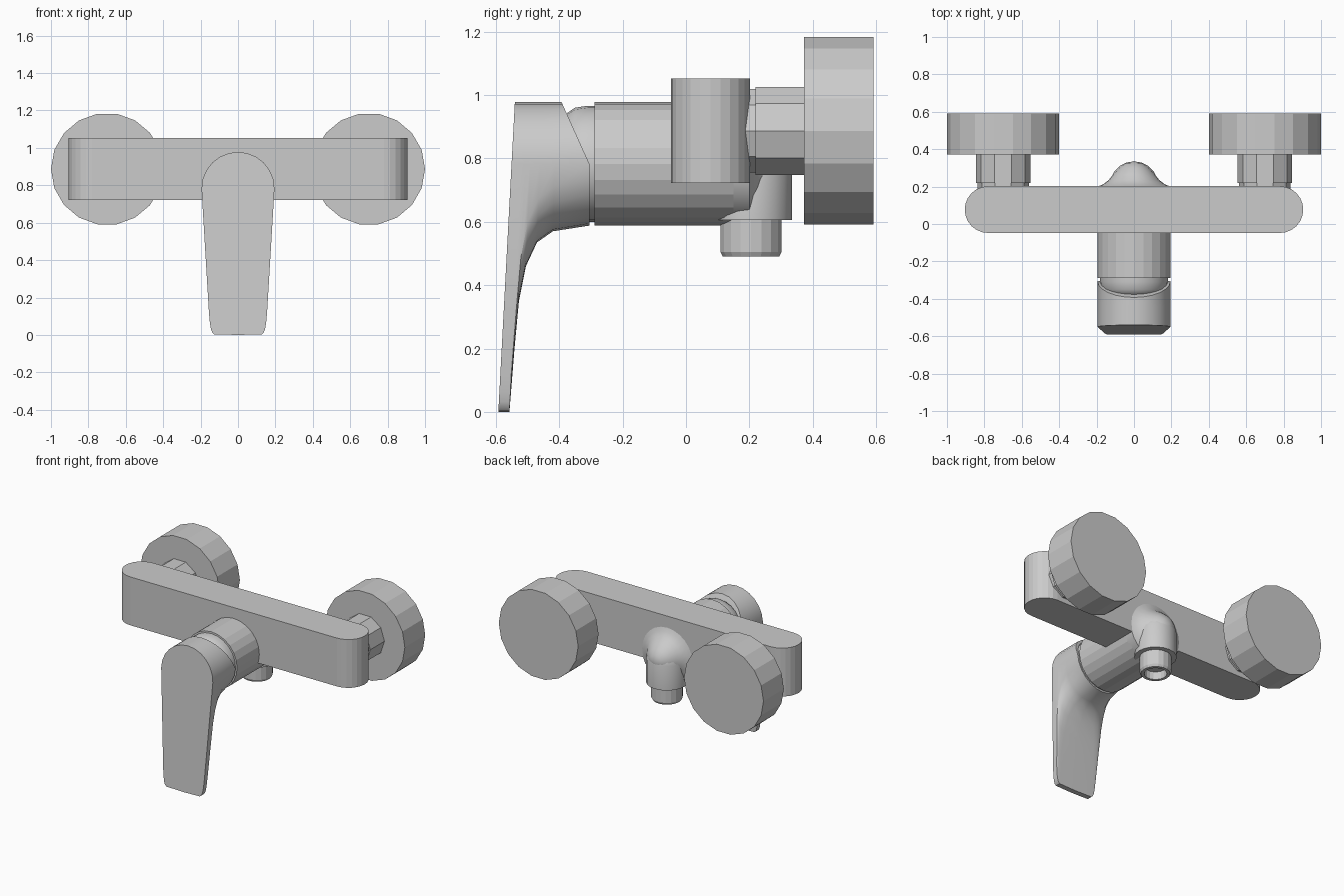
import bpy, bmesh, math
from mathutils import Vector

cube = bpy.data.objects.get("Cube")
if cube:
    bpy.data.objects.remove(cube)

metal = bpy.data.materials.new("satin_grey")
metal.use_nodes = True
GREY = (0.6, 0.6, 0.6, 1)
metal.diffuse_color = GREY
metal.node_tree.nodes["Principled BSDF"].inputs["Base Color"].default_value = GREY

AXIS_Z = 0.783      # height of the cartridge axis
RADIUS = 0.195      # cartridge and handle radius


def finish(name, bm, smooth=None):
    bmesh.ops.remove_doubles(bm, verts=bm.verts, dist=0.0005)
    bmesh.ops.recalc_face_normals(bm, faces=bm.faces)
    mesh = bpy.data.meshes.new(name)
    bm.to_mesh(mesh)
    bm.free()
    mesh.materials.append(metal)
    ob = bpy.data.objects.new(name, mesh)
    bpy.context.collection.objects.link(ob)
    if smooth:
        bpy.ops.object.select_all(action='DESELECT')
        ob.select_set(True)
        bpy.context.view_layer.objects.active = ob
        bpy.ops.object.shade_smooth_by_angle(angle=math.radians(smooth))
    return ob


def bridge(bm, rings):
    n = len(rings[0])
    for a, b in zip(rings, rings[1:]):
        for i in range(n):
            j = (i + 1) % n
            bm.faces.new((a[i], a[j], b[j], b[i]))


def lathe(name, profile, axis, centre, sides, smooth=None):
    """Revolve (distance along axis, radius) pairs around the y or z axis."""
    bm = bmesh.new()
    rings = []
    for d, r in profile:
        ring = []
        for i in range(sides):
            a = math.tau * i / sides
            u, v = r * math.cos(a), r * math.sin(a)
            p = Vector((u, d, v) if axis == 'Y' else (u, v, d))
            ring.append(bm.verts.new(p + Vector(centre)))
        rings.append(ring)
    bridge(bm, rings)
    for ring, end in ((rings[0], profile[0]), (rings[-1], profile[-1])):
        if end[1] > 0.001:
            bm.faces.new(ring)
    return finish(name, bm, smooth)


# Horizontal bar with rounded ends
bm = bmesh.new()
outline = []
for side in (1, -1):
    for i in range(13):
        a = math.pi * i / 12 - math.pi / 2
        outline.append(bm.verts.new((side * (0.78 + 0.125 * math.cos(a)),
                                     0.077 + side * 0.125 * math.sin(a), 0.722)))
base = bm.faces.new(outline)
top = bmesh.ops.extrude_face_region(bm, geom=[base])
bmesh.ops.translate(bm, vec=(0, 0, 0.33),
                    verts=[g for g in top["geom"] if isinstance(g, bmesh.types.BMVert)])
finish("mixer_bar", bm)

# Wall flanges and their connecting necks
for side, label in ((1, "left"), (-1, "right")):
    centre = (side * 0.7, 0, 0.887)
    lathe(label + "_wall_flange", [(0.372, 0.3), (0.592, 0.3)], 'Y', centre, 18)
    lathe(label + "_neck", [(0.18, 0.138), (0.22, 0.138), (0.22, 0.146), (0.39, 0.146)],
          'Y', centre, 10)

# Cartridge housing, its front ball and the flared rear dome
lathe("cartridge_housing", [(-0.29, 0.15), (-0.288, RADIUS), (0.15, RADIUS)],
      'Y', (0, 0, AXIS_Z), 24)
lathe("cartridge_ball", [(-0.4, 0), (-0.39, 0.13), (-0.375, 0.16), (-0.35, 0.177),
                         (-0.31, 0.183), (-0.28, 0.183)],
      'Y', (0, 0, AXIS_Z), 24, 35)
lathe("rear_dome", [(0.14, RADIUS), (0.2, RADIUS), (0.212, 0.165), (0.235, 0.135),
                    (0.265, 0.112), (0.3, 0.08), (0.325, 0.045), (0.336, 0)],
      'Y', (0, 0, AXIS_Z), 24, 40)

# Downward outlet with hollow spout
lathe("outlet_body", [(0.605, 0.1), (0.605, 0.13), (0.77, 0.13), (0.82, 0.115),
                      (0.86, 0.085), (0.89, 0)], 'Z', (0, 0.205, 0), 20, 40)
lathe("outlet_spout", [(0.62, 0.098), (0.505, 0.098), (0.49, 0.09), (0.49, 0.07),
                       (0.54, 0.065), (0.54, 0)], 'Z', (0, 0.205, 0), 18)


# Handle: round hub flowing into a tapered lever
def front(z):
    return -0.54 - 0.052 * (0.975 - z) / 0.975


def back(z):
    return -0.305 - 0.45 * max(0, z - AXIS_Z)


def half_width(z):
    return RADIUS - 0.046 * max(0, AXIS_Z - z) / AXIS_Z


# depth at the lowest point, height of that point, squareness of the lower half
sections = [(front(0), 0, 0.12), (-0.557, 0, 0.12), (-0.541, 0.2, 0.18),
            (-0.527, 0.35, 0.28), (-0.505, 0.46, 0.42), (-0.47, 0.535, 0.6),
            (-0.42, 0.57, 0.8), (-0.305, AXIS_Z - RADIUS, 1)]
STEPS = 24
bm = bmesh.new()
rings = []
for depth, low, power in sections:
    t = (depth - front(low)) / (back(low) - front(low))
    ring = []
    for i in range(STEPS):
        a = math.tau * i / STEPS
        c, s = math.cos(a), math.sin(a)
        if i <= STEPS // 2:
            x, z = RADIUS * c, AXIS_Z + RADIUS * s
        else:
            z = AXIS_Z - (AXIS_Z - low) * abs(s) ** power
            spread = abs(c) ** power if abs(c) > 0.001 else 0
            x = math.copysign(half_width(z) * spread, c)
        ring.append(bm.verts.new((x, front(z) + t * (back(z) - front(z)), z)))
    rings.append(ring)
bridge(bm, rings)
bm.faces.new(rings[0])
half = STEPS // 2
bm.faces.new(rings[-1][:half + 1])
bm.faces.new(rings[-1][half:] + rings[-1][:1])
finish("lever_handle", bm, 35)
